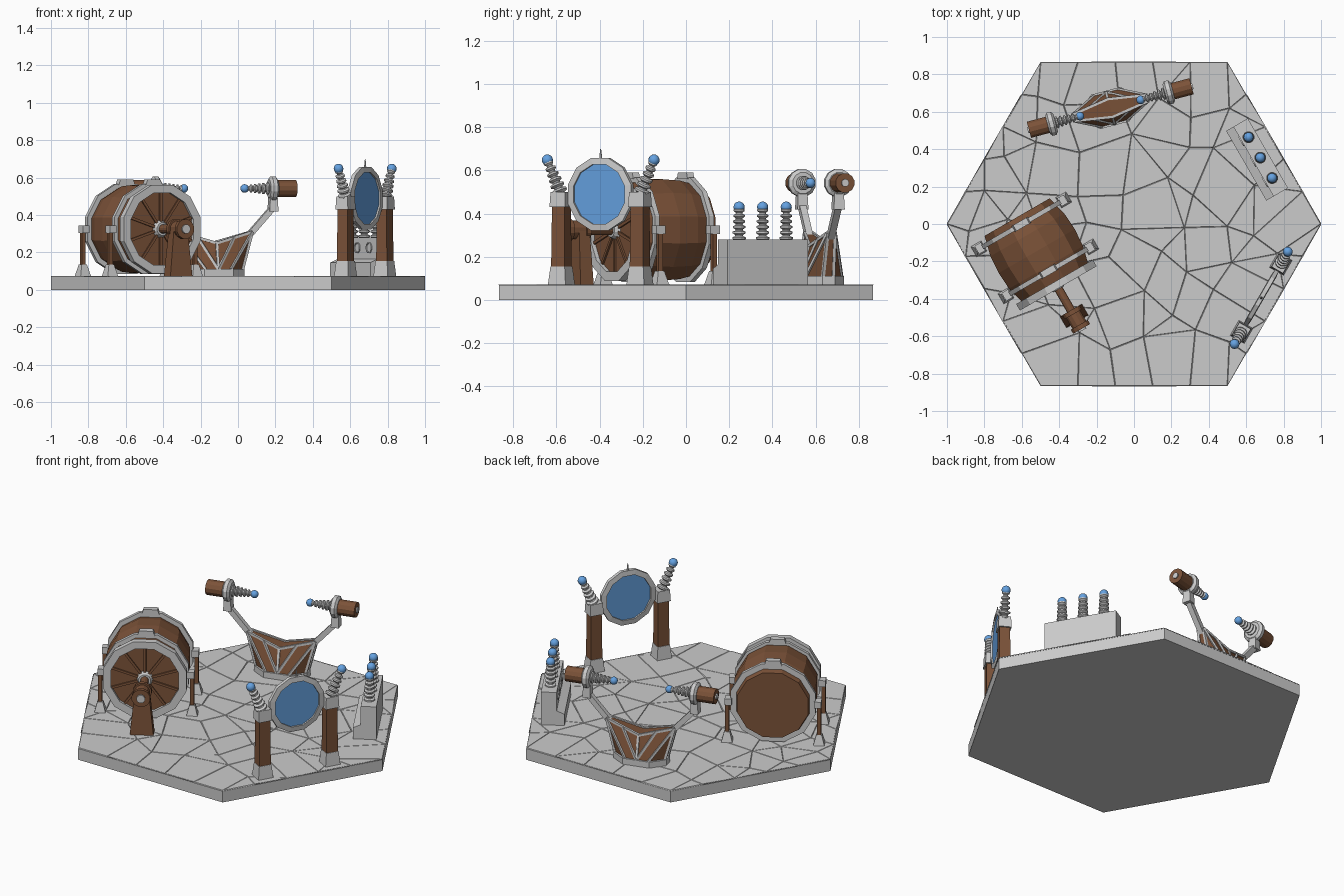
import bpy, bmesh, random
from math import pi, sin, cos, radians
from mathutils import Vector, Matrix
from mathutils.geometry import delaunay_2d_cdt

if "Cube" in bpy.data.objects:
    bpy.data.objects.remove(bpy.data.objects["Cube"])

def material(name, col):
    m = bpy.data.materials.new(name)
    m.diffuse_color = (*col, 1)
    m.use_nodes = True
    m.node_tree.nodes["Principled BSDF"].inputs["Base Color"].default_value = m.diffuse_color
    return m

BROWN = material("copper_brown", (0.20, 0.085, 0.04))
BLUE = material("glow_blue", (0.13, 0.36, 0.75))

def frame(x, y, deg):
    return Matrix.Translation((x, y, 0)) @ Matrix.Rotation(radians(deg), 4, 'Z')

def finish(name, bm, F, mat=None, smooth=False):
    bmesh.ops.recalc_face_normals(bm, faces=bm.faces)
    for f in bm.faces:
        f.smooth = smooth
    me = bpy.data.meshes.new(name)
    bm.to_mesh(me)
    bm.free()
    ob = bpy.data.objects.new(name, me)
    ob.matrix_world = F
    if mat:
        me.materials.append(mat)
    bpy.context.collection.objects.link(ob)
    return ob

def hull(name, pts, F, mat=None):
    bm = bmesh.new()
    for p in pts:
        bm.verts.new(p)
    bmesh.ops.convex_hull(bm, input=bm.verts)
    bmesh.ops.dissolve_limit(bm, angle_limit=0.01, verts=bm.verts, edges=bm.edges)
    return finish(name, bm, F, mat)

def taper(name, c, z0, z1, bot, top, F, mat=None):
    """Box with half sizes bot at z0 and top at z1."""
    pts = [(c[0] + sx * s[0], c[1] + sy * s[1], z) for s, z in ((bot, z0), (top, z1))
           for sx in (-1, 1) for sy in (-1, 1)]
    return hull(name, pts, F, mat)

def lathe(name, prof, p, d, F, mat=None, sides=12, ring=False):
    """Revolve (radius, height) profile about direction d from p."""
    bm = bmesh.new()
    rows = [[bm.verts.new((r * cos((i + .5) * 2 * pi / sides), r * sin((i + .5) * 2 * pi / sides), h))
             for i in range(sides)] for r, h in prof]
    pairs = list(zip(rows, rows[1:])) + ([(rows[-1], rows[0])] if ring else [])
    for a, b in pairs:
        for i in range(sides):
            j = (i + 1) % sides
            bm.faces.new((a[i], a[j], b[j], b[i]))
    if not ring:
        bm.faces.new(rows[0])
        bm.faces.new(rows[-1])
    q = Vector(d).to_track_quat('Z', 'Y').to_matrix().to_4x4()
    bm.transform(Matrix.Translation(p) @ q)
    return finish(name, bm, F, mat)

def beam(name, p, q, w, F, mat=None):
    p, q = Vector(p), Vector(q)
    return lathe(name, [(w * .707, 0), (w * .707, (q - p).length)], p, q - p, F, mat, 4)

def ball(name, p, r, F):
    bm = bmesh.new()
    bmesh.ops.create_uvsphere(bm, u_segments=16, v_segments=10, radius=r,
                              matrix=Matrix.Translation(p))
    return finish(name, bm, F, BLUE, True)

def insulator(name, p, q, r0, r1, F, ball_r=0.026, n=6):
    """Ribbed stack from p to q, ending in a blue ball."""
    p, q = Vector(p), Vector(q)
    L = (q - p).length
    prof = []
    for i in range(n):
        r = r0 + (r1 - r0) * i / (n - 1)
        h = L / n * i
        prof += [(r * .6, h), (r, h + L / n * .3), (r, h + L / n * .6), (r * .6, h + L / n * .8)]
    prof.append((r1 * .5, L))
    lathe(name, prof, p, q - p, F)
    ball(name + "_ball", q, ball_r, F)

# Hexagonal floor slab
I = Matrix.Identity(4)
hexa = [Vector((cos(i * pi / 3), sin(i * pi / 3))) for i in range(6)]
hull("floor_slab", [(v.x, v.y, z) for v in hexa for z in (0, 0.070)], I)

# Cracked paving on the slab
random.seed(4)
pts = [hexa[i].lerp(hexa[(i + 1) % 6], k / 5) for i in range(6) for k in range(5)]
for i in range(-4, 5):
    for j in range(-4, 5):
        v = Vector((i * .23 + (j % 2) * .115, j * .21)) + Vector((random.uniform(-.07, .07), random.uniform(-.07, .07)))
        if max(abs(v.y), abs(.866 * v.x + .5 * v.y), abs(.866 * v.x - .5 * v.y)) < .79:
            pts.append(v)
res = delaunay_2d_cdt(pts, [], [], 0, 1e-5)
bm = bmesh.new()
vs = [bm.verts.new((v.x, v.y, .071)) for v in res[0]]
for f in res[2]:
    if len(f) == 3:
        bm.faces.new([vs[k] for k in f])
bmesh.ops.recalc_face_normals(bm, faces=bm.faces)
for f in bm.faces:
    if f.normal.z < 0:
        f.normal_flip()
bmesh.ops.join_triangles(bm, faces=bm.faces, angle_face_threshold=.1, angle_shape_threshold=.7)
bmesh.ops.inset_individual(bm, faces=bm.faces, thickness=.004, depth=.004)
finish("paving", bm, I)

# Barrel drum with bands and end wheel
D = frame(-0.52, -0.145, 30)
Z = 0.325
lathe("drum_barrel", [(.208, 0), (.236, .11), (.243, .21), (.236, .31), (.208, .42)], (0, .21, Z), (0, -1, 0), D, BROWN)
for y, n in ((.165, "rear"), (-.125, "front")):
    lathe(n + "_band", [(.215, 0), (.250, 0), (.250, .025), (.215, .025)], (0, y + .012, Z), (0, -1, 0), D, None, 12, True)
    taper(n + "_band_lug", (0, y), .56, .59, (.05, .018), (.04, .018), D)
    for s in (-1, 1):
        taper(n + "_leg_clamp", (s * .255, y), Z - .02, Z + .02, (.02, .025), (.02, .025), D)
        beam(n + "_leg", (s * .262, y, .13), (s * .262, y, Z), .022, D, BROWN)
        taper(n + "_foot", (s * .262, y), .07, .135, (.033, .033), (.016, .016), D)
lathe("drum_rim", [(.200, 0), (.245, 0), (.245, .04), (.200, .04)], (0, -.19, Z), (0, -1, 0), D, None, 12, True)
for i in range(10):
    a = (i + .5) * pi / 5
    beam("wheel_spoke", (.03 * cos(a), -.212, Z + .03 * sin(a)), (.205 * cos(a), -.212, Z + .205 * sin(a)), .014, D, BROWN)
lathe("wheel_hub", [(.05, 0), (.035, .03)], (0, -.205, Z), (0, -1, 0), D)

# Drive shaft, motor and its stand
lathe("drive_shaft", [(.024, 0), (.024, .17)], (0, -.2, Z), (0, -1, 0), D, BROWN)
lathe("motor", [(.054, 0), (.054, .025), (.044, .025), (.044, .09), (.054, .09), (.054, .115)],
      (0, -.365, Z), (0, -1, 0), D, BROWN)
lathe("motor_cap", [(.025, 0), (.025, .012)], (0, -.478, Z), (0, -1, 0), D)
taper("motor_stand", (0, -.40), .07, Z, (.068, .035), (.042, .028), D, BROWN)

# Bowl-shaped pedestal with grey ribs
B = frame(-0.127, 0.62, 15)
for s in (-1, 1):
    hull("pedestal_half", [(s * u, k * v, z) for k in (-1, 1) for u, v, z in
         ((0, .085, .11), (.07, .085, .11), (.15, .025, .11), (.205, .018, .31), (0, .05, .25))], B, BROWN)
hull("pedestal_base", [(s * u, k * v, z) for s in (-1, 1) for k in (-1, 1) for u, v in
     ((.08, .095), (.16, .03)) for z in (.07, .112)], B)
for k in (-1, 1):
    top = (0, k * .05, .25)
    beam("pedestal_rib", (0, k * .087, .11), top, .014, B)
    for s in (-1, 1):
        b1, b2, t = (s * .07, k * .085, .11), (s * .15, k * .025, .11), (s * .205, k * .018, .31)
        beam("pedestal_rib", b1, t, .014, B)
        beam("pedestal_rib", b2, t, .014, B)
        beam("pedestal_rib", t, top, .014, B)
        beam("pedestal_rib", (0, k * .087, .11), (s * .1, k * .036, .28), .014, B)

# Arms carrying the facing emitters
for s in (-1, 1):
    beam("arm", (s * .19, 0, .29), (s * .325, 0, .44), .032, B)
    taper("arm_knuckle", (s * .325, 0), .42, .50, (.024, .026), (.02, .022), B)
    out, zc = (s, 0, 0), .542
    lathe("emitter_disc", [(.05, 0), (.066, .012), (.066, .034), (.05, .045)], (s * .302, 0, zc), out, B)
    lathe("emitter_can", [(.046, 0), (.046, .105)], (s * .345, 0, zc), out, B, BROWN)
    lathe("emitter_cap", [(.018, 0), (.018, .008)], (s * .449, 0, zc), out, B)
    insulator("emitter_coil", (s * .305, 0, zc), (s * .168, 0, zc), .034, .018, B, .023)

# Power block with console, gauges and three insulators
P = frame(0.658, 0.345, -60)
hull("power_block", [(s * .215, y, z) for s in (-1, 1) for y, z in
     ((-.022, .07), (.067, .07), (.067, .28), (-.022, .28))], P)
hull("console", [(s * .215, y, z) for s in (-1, 1) for y, z in
     ((-.067, .07), (-.067, .145), (-.022, .165), (-.022, .07))], P)
for i in (-1, 0, 1):
    lathe("gauge", [(.030, 0), (.030, .008), (.024, .008), (.022, .004)], (i * .126, -.02, .225), (0, -1, 0), P)
    insulator("power_insulator", (i * .126, .02, .275), (i * .126, .02, .43), .032, .026, P)

# Standing round portal between two pillars
M = frame(0.68, -0.395, 60)
zc = .49
lathe("portal_ring", [(.142, 0), (.174, .004), (.174, .026), (.142, .03)], (0, .015, zc), (0, -1, 0), M, None, 12, True)
lathe("portal_glass", [(.146, 0), (.146, .01)], (0, .005, zc), (0, -1, 0), M, BLUE, 24)
lathe("portal_spike", [(.007, 0), (.005, .02), (.002, .045)], (0, 0, .655), (0, 0, 1), M, None, 6)
for s in (-1, 1):
    x = s * .21
    taper("pillar_foot", (x, 0), .07, .155, (.047, .044), (.038, .036), M)
    taper("pillar", (x, 0), .15, .44, (.036, .033), (.033, .03), M, BROWN)
    taper("pillar_cap", (x, 0), .43, .50, (.042, .038), (.038, .035), M)
    insulator("pillar_insulator", (s * .215, 0, .495), (s * .285, 0, .648), .036, .022, M)
